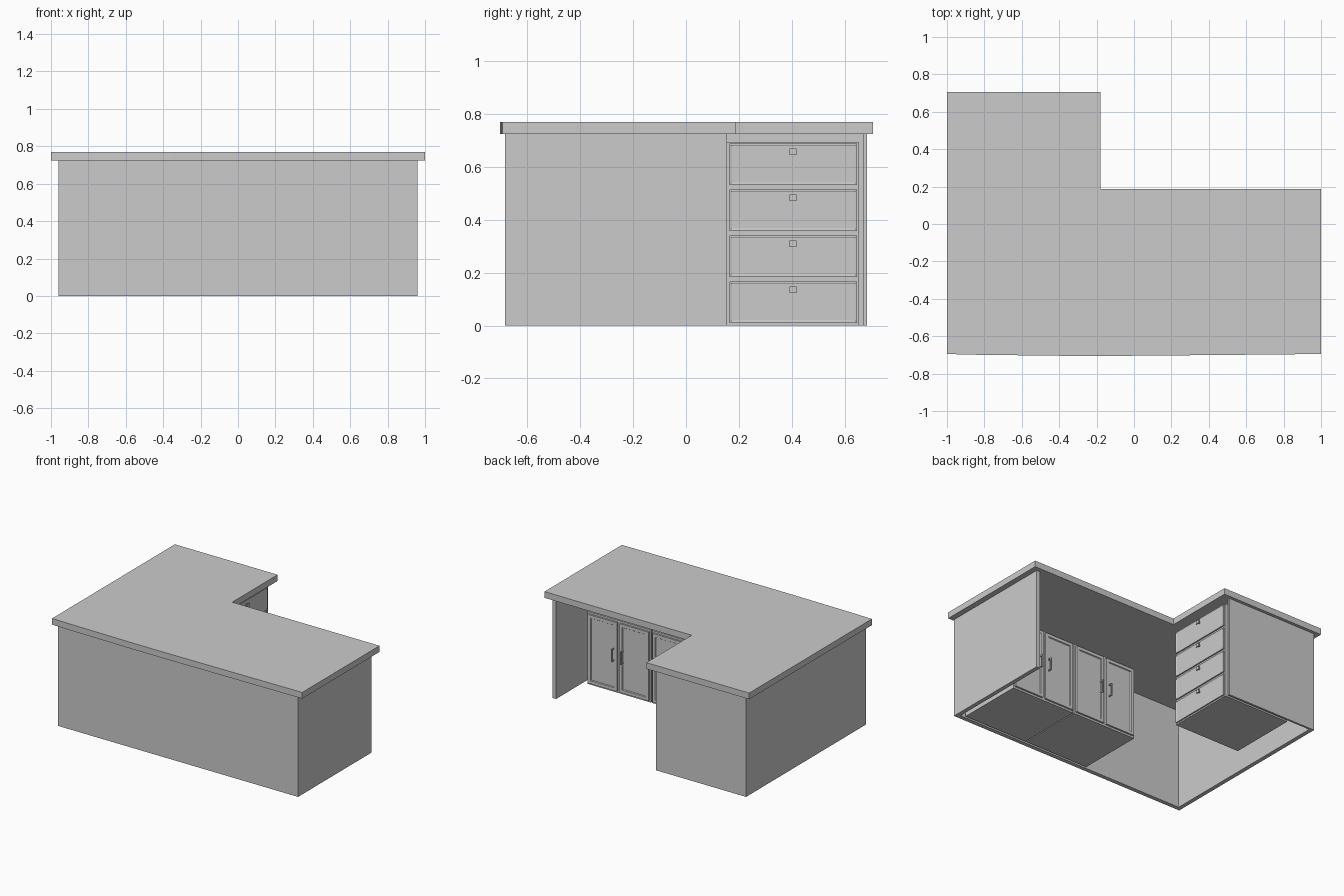
import bpy, bmesh
from mathutils import Vector

if "Cube" in bpy.data.objects:
    bpy.data.objects.remove(bpy.data.objects["Cube"])


def finish(name, bm):
    bmesh.ops.recalc_face_normals(bm, faces=bm.faces)
    mesh = bpy.data.meshes.new(name)
    bm.to_mesh(mesh)
    bm.free()
    ob = bpy.data.objects.new(name, mesh)
    bpy.context.collection.objects.link(ob)
    return ob


def add_box(bm, lo, hi):
    verts = bmesh.ops.create_cube(bm, size=1)["verts"]
    for v in verts:
        v.co = Vector([lo[i] if v.co[i] < 0 else hi[i] for i in range(3)])


def box(name, lo, hi):
    bm = bmesh.new()
    add_box(bm, lo, hi)
    return finish(name, bm)


def panelled_front(name, lo, hi, direction, border, depth):
    """Box whose front face carries a bordered, recessed panel."""
    bm = bmesh.new()
    add_box(bm, lo, hi)
    bm.normal_update()
    d = Vector(direction)
    face = max(bm.faces, key=lambda f: f.normal.dot(d))
    bmesh.ops.inset_region(bm, faces=[face], thickness=border, use_even_offset=True)
    bmesh.ops.inset_region(bm, faces=[face], thickness=0.004, use_even_offset=True)
    for v in face.verts:
        v.co -= d * depth
    return finish(name, bm)


# L-shaped desktop with a slightly bowed front edge
outline = [(-1, -0.695), (-0.85, -0.699), (-0.35, -0.705), (-0.08, -0.705),
           (0.5, -0.7), (1, -0.695), (1, 0.188), (-0.178, 0.188),
           (-0.178, 0.707), (-1, 0.707)]
bm = bmesh.new()
base = bm.faces.new([bm.verts.new((x, y, 0.725)) for x, y in outline])
ext = bmesh.ops.extrude_face_region(bm, geom=[base], use_keep_orig=True)
for v in ext["geom"]:
    if isinstance(v, bmesh.types.BMVert):
        v.co.z = 0.77
finish("desktop", bm)

# Outer panels
H = 0.725
box("front_panel", (-0.96, -0.685, 0), (0.96, -0.655, H))
box("right_panel", (0.93, -0.655, 0), (0.96, 0.155, H))
box("left_panel", (-0.96, -0.655, 0), (-0.93, 0.685, H))
box("back_panel", (-0.93, 0.67, 0), (-0.24, 0.685, H))

# Drawer pedestal facing the knee space
box("drawer_pedestal", (-0.755, 0.155, 0), (-0.228, 0.655, 0.695))
for i in range(4):
    z = 0.01 + i * 0.174
    panelled_front(f"drawer_front_{i}", (-0.228, 0.164, z), (-0.218, 0.648, z + 0.157),
                   (1, 0, 0), 0.005, 0.002)
    bm = bmesh.new()
    zc = z + 0.126
    add_box(bm, (-0.222, 0.4, zc - 0.006), (-0.204, 0.41, zc + 0.006))
    add_box(bm, (-0.206, 0.391, zc - 0.012), (-0.2, 0.419, zc + 0.012))
    finish(f"drawer_pull_{i}", bm)

# Two low cupboards with paired doors
FRONT = -0.155
for c, x0 in enumerate((-0.13, 0.388)):
    x1, mid = x0 + 0.51, x0 + 0.255
    box(f"cupboard_{c}", (x0, -0.64, 0), (x1, FRONT, 0.525))
    for side in (-1, 1):
        tag = f"{c}_{'left' if side < 0 else 'right'}"
        a, b = sorted((mid + side * 0.01, mid + side * 0.243))
        panelled_front(f"cupboard_door_{tag}", (a, FRONT, 0.014), (b, FRONT + 0.013, 0.511),
                       (0, 1, 0), 0.022, 0.006)
        # Bar handle with two standoffs
        hx, fy = mid + side * 0.036, FRONT + 0.005
        bm = bmesh.new()
        add_box(bm, (hx - 0.004, fy + 0.026, 0.23), (hx + 0.004, fy + 0.034, 0.32))
        for hz in (0.234, 0.316):
            add_box(bm, (hx - 0.004, fy, hz - 0.004), (hx + 0.004, fy + 0.027, hz + 0.004))
        finish(f"door_handle_{tag}", bm)
